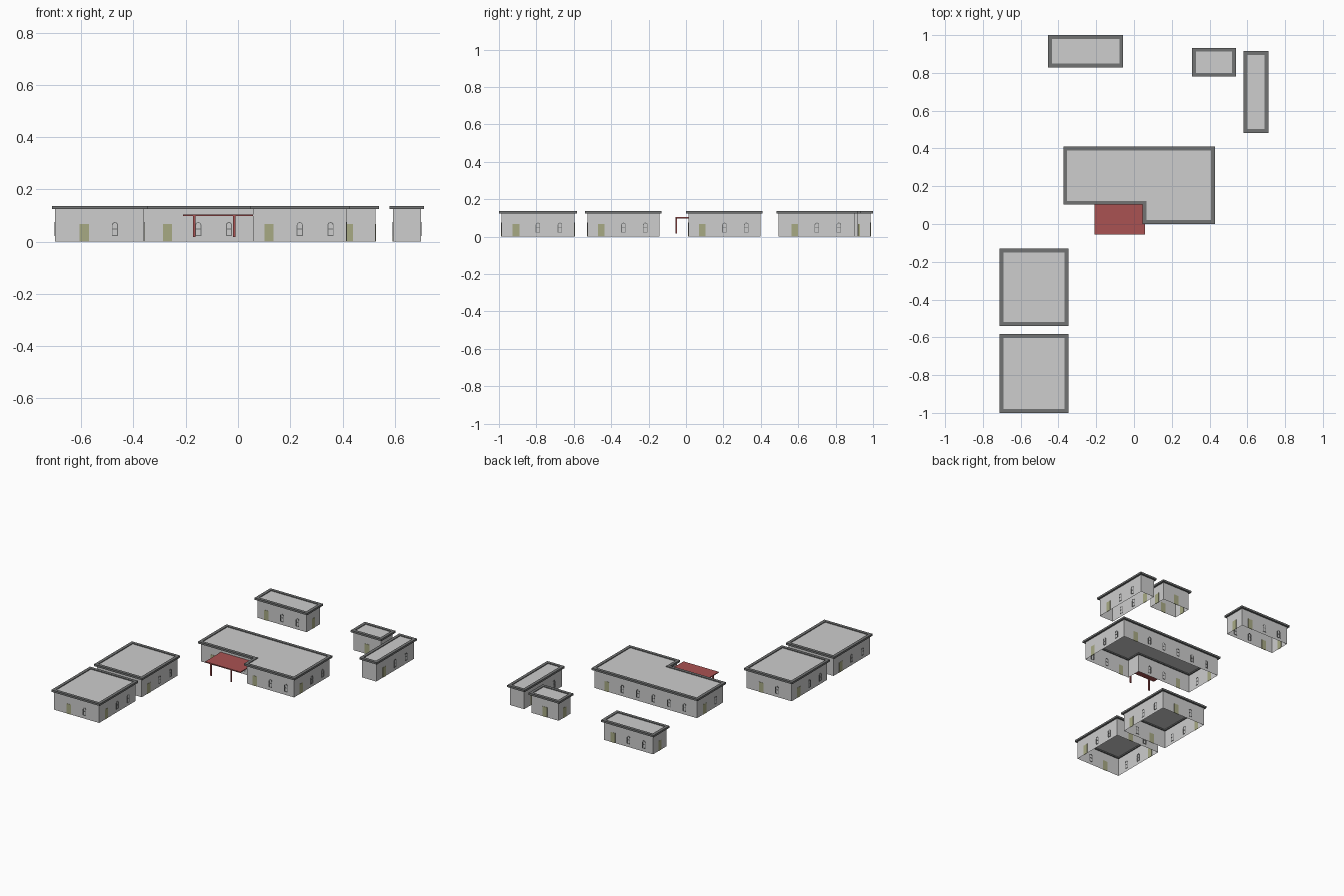
import bpy, bmesh, math
from mathutils import Vector

if "Cube" in bpy.data.objects:
    bpy.data.objects.remove(bpy.data.objects["Cube"])


def material(name, rgb):
    m = bpy.data.materials.new(name)
    m.diffuse_color = (*rgb, 1)
    m.use_nodes = True
    m.node_tree.nodes["Principled BSDF"].inputs["Base Color"].default_value = m.diffuse_color
    return m


GREY = material("light_grey", (0.61, 0.61, 0.61))
DARK = material("dark_grey", (0.17, 0.175, 0.175))
DOOR = material("olive_beige", (0.39, 0.40, 0.23))
RED = material("brick_red", (0.40, 0.085, 0.085))

OVERHANG, RIM_IN = 0.0125, 0.008
WALL_TOP, RIM_LOW, RIM_TOP, DECK = 0.126, 0.124, 0.137, 0.132
SPACING = 0.1175


def finish(name, bm, mat):
    mesh = bpy.data.meshes.new(name)
    bm.to_mesh(mesh)
    bm.free()
    mesh.materials.append(mat)
    ob = bpy.data.objects.new(name, mesh)
    bpy.context.collection.objects.link(ob)


def offset(poly, d):
    """Grow a counter-clockwise right-angled outline by d."""
    out = []
    for i, p in enumerate(poly):
        a = (p - poly[i - 1]).normalized()
        b = (poly[(i + 1) % len(poly)] - p).normalized()
        out.append(p + d * (Vector((a.y, -a.x)) + Vector((b.y, -b.x))))
    return out


def loop(bm, pts):
    return [bm.verts.new(p) for p in pts]


def bridge(bm, a, b):
    n = len(a)
    for i in range(n):
        j = (i + 1) % n
        bm.faces.new((a[i], a[j], b[j], b[i]))


def level(poly, z):
    return [(p.x, p.y, z) for p in poly]


def box(bm, at, u0, u1, v0, v1, w0, w1):
    """Box in wall space: u along the wall, v up, w outward."""
    lo = loop(bm, [at(u, v, w0) for u, v in ((u0, v0), (u1, v0), (u1, v1), (u0, v1))])
    hi = loop(bm, [at(u, v, w1) for u, v in ((u0, v0), (u1, v0), (u1, v1), (u0, v1))])
    bridge(bm, lo, hi)
    bm.faces.new(hi)
    bm.faces.new(lo[::-1])


def arch(r, low, spring):
    pts = [(-r, low), (r, low)]
    return pts + [(r * math.cos(t * math.pi / 6), spring + r * math.sin(t * math.pi / 6))
                  for t in range(7)]


def window(bm, at, u):
    # arched frame with a crossbar; the wall shows through as the pane
    outer, inner = arch(0.012, 0.021, 0.063), arch(0.0085, 0.0245, 0.063)
    rings = [loop(bm, [at(u + x, z, w) for x, z in prof])
             for prof, w in ((outer, -0.002), (outer, 0.002), (inner, 0.002), (inner, -0.002))]
    for i in range(4):
        bridge(bm, rings[i], rings[(i + 1) % 4])
    box(bm, at, u - 0.0085, u + 0.0085, 0.047, 0.05, -0.0015, 0.0015)


def building(name, roof):
    roof = [Vector(p) for p in roof]
    wall = offset(roof, -OVERHANG)
    inner = offset(roof, -OVERHANG - RIM_IN)

    # walls, open underneath
    bm = bmesh.new()
    bridge(bm, loop(bm, level(wall, 0)), loop(bm, level(wall, WALL_TOP)))
    finish(name + "_walls", bm, GREY)

    # flat roof deck
    bm = bmesh.new()
    bm.faces.new(loop(bm, level(inner, DECK)))
    finish(name + "_roof_deck", bm, GREY)

    # overhanging roof rim
    bm = bmesh.new()
    rings = [loop(bm, level(p, z)) for p, z in
             ((roof, RIM_LOW), (roof, RIM_TOP), (inner, RIM_TOP), (inner, RIM_LOW))]
    for i in range(4):
        bridge(bm, rings[i], rings[(i + 1) % 4])
    finish(name + "_roof_rim", bm, DARK)

    # one door, then windows, evenly spaced about the middle of each wall
    doors, windows = bmesh.new(), bmesh.new()
    for i, a in enumerate(wall):
        b = wall[(i + 1) % len(wall)]
        length = (b - a).length
        d = (b - a).normalized()
        n = Vector((d.y, -d.x))

        def at(u, v, w):
            p = a + d * u + n * w
            return (p.x, p.y, v)

        count = int(length / SPACING)
        for k in range(count):
            u = length / 2 + (k - (count - 1) / 2) * SPACING
            if k == 0:
                box(doors, at, u - 0.0175, u + 0.0175, 0, 0.068, -0.0015, 0.0015)
            else:
                window(windows, at, u)
    finish(name + "_doors", doors, DOOR)
    if windows.verts:
        finish(name + "_windows", windows, DARK)
    else:
        windows.free()


def rect(x0, x1, y0, y1):
    return [(x0, y0), (x1, y0), (x1, y1), (x0, y1)]


# buildings, by roof outline
building("north_building", rect(-0.455, -0.057, 0.828, 1.0))
building("small_shed", rect(0.307, 0.539, 0.78, 0.933))
building("narrow_shed", rect(0.58, 0.712, 0.483, 0.916))
building("south_building_a", rect(-0.712, -0.347, -0.54, -0.13))
building("south_building_b", rect(-0.712, -0.347, -1.0, -0.583))
building("main_building", [(-0.374, 0.102), (0.045, 0.102), (0.045, 0.0),
                           (0.428, 0.0), (0.428, 0.41), (-0.374, 0.41)])


# entrance canopy and its posts
def world_box(name, x0, x1, y0, y1, z0, z1, mat):
    bm = bmesh.new()
    box(bm, lambda u, v, w: (u, -w, v), x0, x1, z0, z1, -y1, -y0)
    finish(name, bm, mat)


world_box("canopy_roof", -0.21, 0.057, -0.055, 0.114, 0.098, 0.104, RED)
for side, x in (("left", -0.168), ("right", -0.015)):
    world_box("canopy_post_" + side, x - 0.005, x + 0.005, -0.055, -0.048, 0.017, 0.098, RED)
